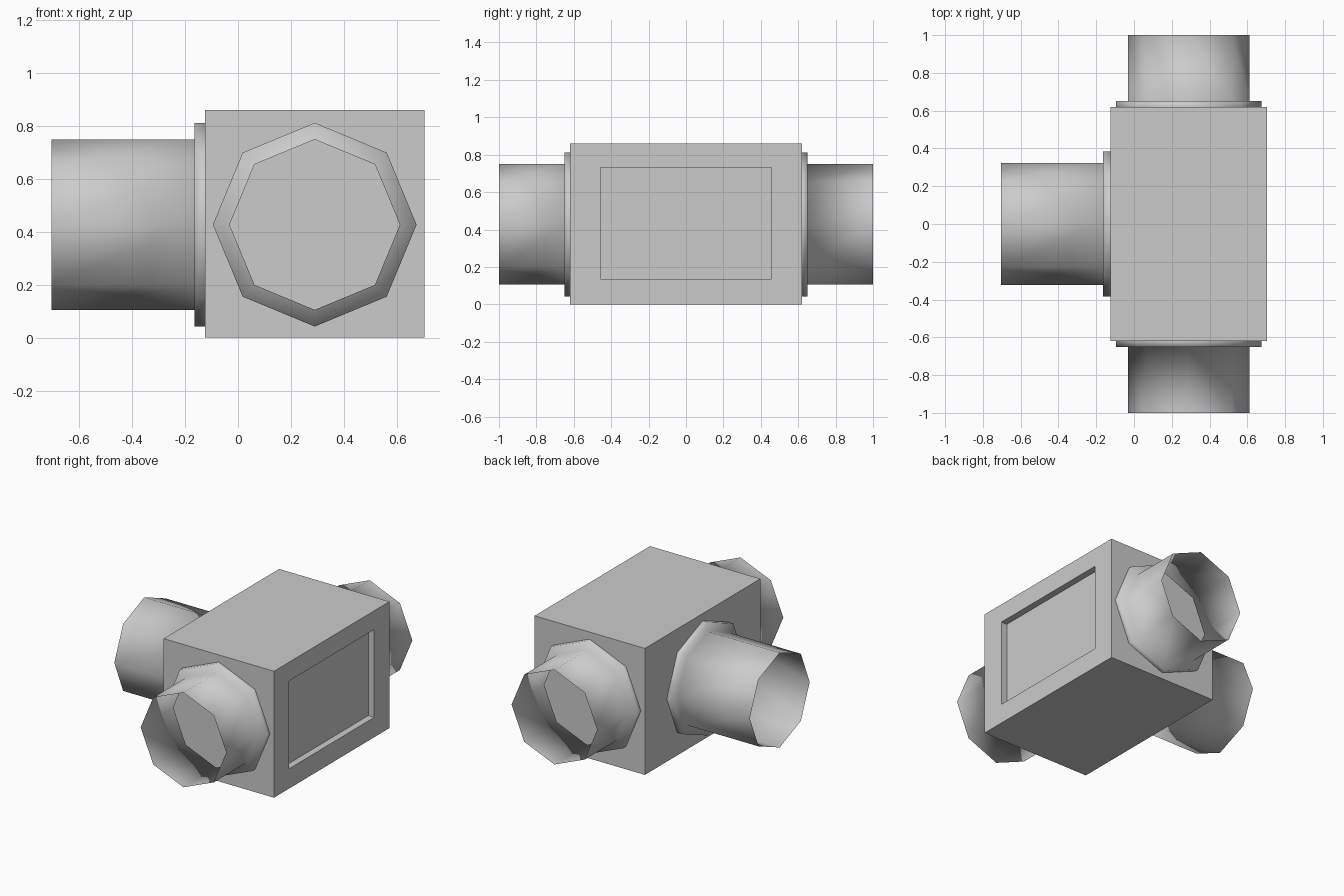
import bpy, bmesh, math
from mathutils import Matrix, Vector

cube = bpy.data.objects.get("Cube")
if cube:
    bpy.data.objects.remove(cube, do_unlink=True)

grey = bpy.data.materials.new("plain grey")
grey.use_nodes = True
grey.diffuse_color = (0.6, 0.6, 0.6, 1)
grey.node_tree.nodes["Principled BSDF"].inputs["Base Color"].default_value = (0.6, 0.6, 0.6, 1)

MID_X, MID_Z = 0.29, 0.427
SIDES = 8


def add_object(name, bm):
    mesh = bpy.data.meshes.new(name)
    bm.to_mesh(mesh)
    bm.free()
    mesh.materials.append(grey)
    obj = bpy.data.objects.new(name, mesh)
    bpy.context.collection.objects.link(obj)
    return obj


# Box body with a recessed panel on its +x face
bm = bmesh.new()
bmesh.ops.create_cube(bm, size=1, matrix=Matrix.Translation((MID_X, 0, 0.43))
                      @ Matrix.Diagonal((0.83, 1.24, 0.86, 1)))
side = max(bm.faces, key=lambda f: f.calc_center_median().x)
bmesh.ops.inset_individual(bm, faces=[side], thickness=0.1)
for v in side.verts:
    v.co.y = math.copysign(0.457, v.co.y)
    v.co.z = 0.732 if v.co.z > MID_Z else 0.135
floor = bmesh.ops.extrude_discrete_faces(bm, faces=[side])["faces"][0]
bmesh.ops.translate(bm, verts=floor.verts, vec=(-0.045, 0, 0))
bmesh.ops.recalc_face_normals(bm, faces=bm.faces)
add_object("box_body", bm)


# Open eight-sided pipe with a collar, as rings swept along its axis
def pipe(name, base, axis, collar, length):
    axis = Vector(axis)
    across = axis.cross(Vector((0, 0, 1)))
    up = Vector((0, 0, 1))
    bm = bmesh.new()
    rings = []
    for radius, along in ((0.385, 0), (0.385, collar), (0.322, collar), (0.322, length)):
        ring = []
        for i in range(SIDES):
            a = math.tau * i / SIDES
            ring.append(bm.verts.new(Vector(base) + axis * along
                                     + (across * math.cos(a) + up * math.sin(a)) * radius))
        rings.append(ring)
    for low, high in zip(rings, rings[1:]):
        for i in range(SIDES):
            j = (i + 1) % SIDES
            bm.faces.new((low[i], low[j], high[j], high[i]))
    # Point the faces away from the pipe axis
    first = bm.faces[:][0]
    first.normal_update()
    if first.normal.dot(first.calc_center_median() - Vector(base)) < 0:
        bmesh.ops.reverse_faces(bm, faces=bm.faces[:])
    for f in bm.faces:
        f.smooth = True
    return add_object(name, bm)


pipe("front_pipe", (MID_X, -0.62, MID_Z), (0, -1, 0), 0.03, 0.38)
pipe("back_pipe", (MID_X, 0.62, MID_Z), (0, 1, 0), 0.03, 0.38)
pipe("right_pipe", (-0.125, 0, MID_Z), (-1, 0, 0), 0.04, 0.58)
